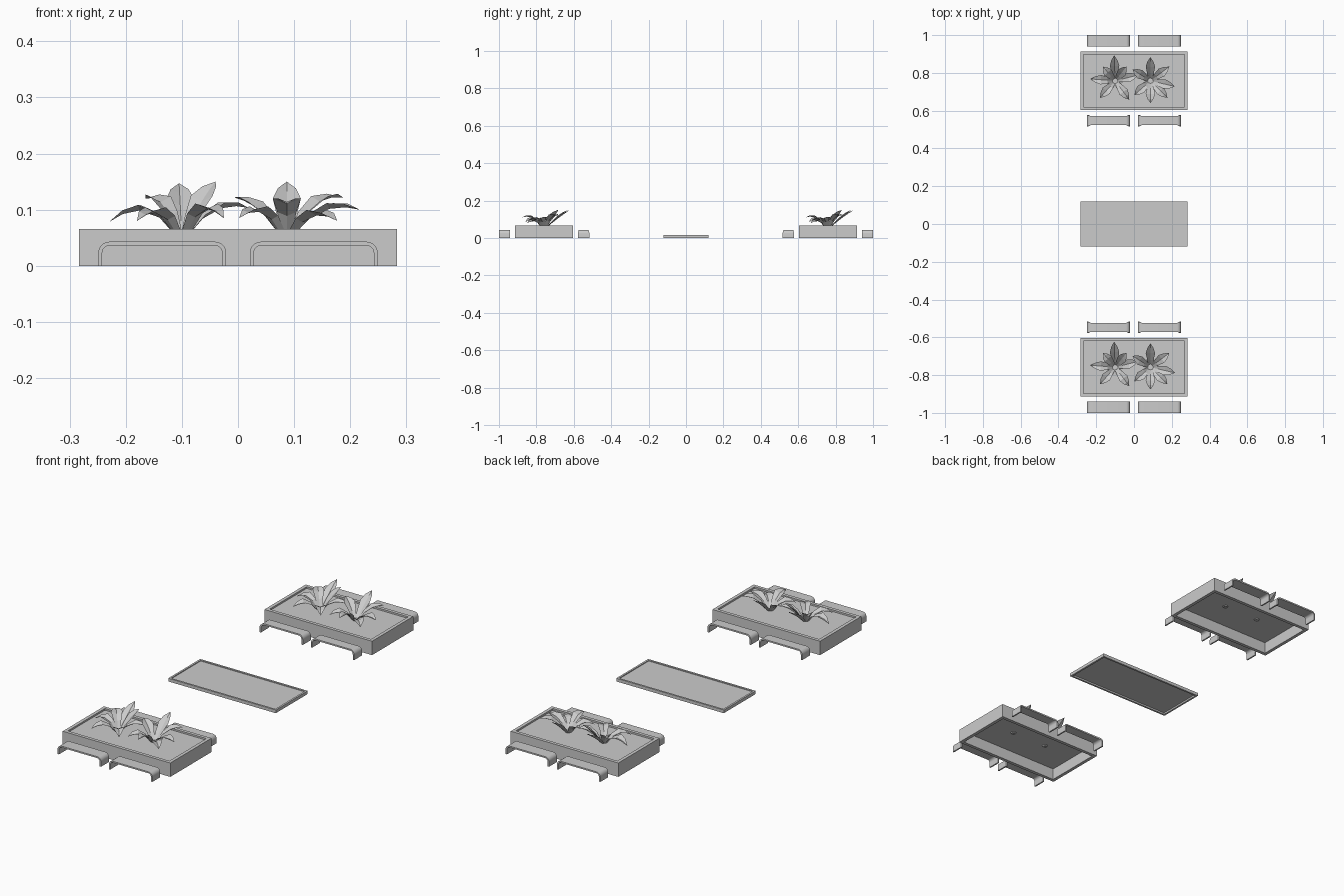
import bpy, bmesh, math
from mathutils import Vector

cube = bpy.data.objects.get("Cube")
if cube:
    bpy.data.objects.remove(cube, do_unlink=True)

grey = bpy.data.materials.new("plain grey")
grey.use_nodes = True
grey.diffuse_color = (0.6, 0.6, 0.6, 1)
grey.node_tree.nodes["Principled BSDF"].inputs["Base Color"].default_value = (0.6, 0.6, 0.6, 1)


def finish(bm, name, location, fix_normals=True):
    if fix_normals:
        bmesh.ops.recalc_face_normals(bm, faces=bm.faces)
    mesh = bpy.data.meshes.new(name)
    bm.to_mesh(mesh)
    bm.free()
    mesh.materials.append(grey)
    obj = bpy.data.objects.new(name, mesh)
    bpy.context.collection.objects.link(obj)
    obj.location = location
    return obj


def bridge(bm, rings):
    for a, b in zip(rings, rings[1:]):
        for i in range(4):
            j = (i + 1) % 4
            bm.faces.new((a[i], a[j], b[j], b[i]))


# Rimmed box with a sunken panel on top and an open underside
def tray(name, y, hx, hy, top, rim, depth):
    bm = bmesh.new()
    floor = top - depth
    profile = [(rim, floor - 0.003), (rim, 0), (0, 0), (0, top), (rim, top), (rim, floor)]
    rings = []
    for inset, z in profile:
        a, b = hx - inset, hy - inset
        rings.append([bm.verts.new(p) for p in ((-a, -b, z), (a, -b, z), (a, b, z), (-a, b, z))])
    bridge(bm, rings)
    bm.faces.new(rings[0])
    bm.faces.new(rings[-1])
    finish(bm, name, (0, y, 0))


# Bench: one strip bent down at both ends, with an optional narrower seat
def bench(name, x, y, waist):
    half, height, thick, radius, depth = 0.114, 0.043, 0.007, 0.02, 0.03
    left = [(Vector((-half, 0, 0)), Vector((-1, 0, 0)), depth)]
    for k in range(7):
        t = k / 6 * math.pi / 2
        normal = Vector((-math.cos(t), 0, math.sin(t)))
        centre = Vector((radius - half, 0, height - radius))
        left.append((centre + normal * radius, normal, depth - waist * (k / 6) ** 2))
    flip = lambda v: Vector((-v.x, v.y, v.z))
    stations = left + [(flip(p), flip(n), w) for p, n, w in reversed(left)]
    bm = bmesh.new()
    rings = []
    for p, n, w in stations:
        side, inner = Vector((0, w, 0)), p - n * thick
        rings.append([bm.verts.new(v) for v in (p - side, p + side, inner + side, inner - side)])
    bridge(bm, rings)
    bm.faces.new(rings[0])
    bm.faces.new(rings[-1])
    obj = finish(bm, name, (x, y, 0))
    bpy.ops.object.select_all(action='DESELECT')
    obj.select_set(True)
    bpy.context.view_layer.objects.active = obj
    bpy.ops.object.shade_smooth_by_angle(angle=math.radians(30))


# Folded, pointed leaf along an arc from the plant's heart to its tip
def leaf(bm, dx, dy, tip_z, lift):
    reach = math.hypot(dx, dy)
    out = Vector((dx, dy, 0)) / reach
    side = Vector((0, 0, 1)).cross(out)
    start = out * 0.008 + Vector((0, 0, 0.05))
    bend = out * reach * 0.45 + Vector((0, 0, lift))
    end = out * reach + Vector((0, 0, tip_z))
    rows = []
    for t, w in ((0, 0.009), (0.3, 0.017), (0.6, 0.025), (0.82, 0.016)):
        p = start * (1 - t) ** 2 + bend * 2 * t * (1 - t) + end * t * t
        rise = Vector((0, 0, w * 0.4))
        rows.append([bm.verts.new(v) for v in (p - side * w + rise, p, p + side * w + rise)])
    for a, b in zip(rows, rows[1:]):
        for i in range(2):
            bm.faces.new((a[i], b[i], b[i + 1], a[i + 1]))
    tip = bm.verts.new(end)
    for i in range(2):
        bm.faces.new((rows[-1][i], tip, rows[-1][i + 1]))


# Leaves as tip offset, tip height and height of the bend
first_plant = [(-0.13, 0.01, 0.078, 0.13), (-0.005, 0.135, 0.147, 0.1), (-0.08, -0.09, 0.08, 0.12),
               (0.075, -0.1, 0.085, 0.13), (0.12, 0.03, 0.103, 0.12), (0.06, 0.075, 0.15, 0.11),
               (-0.065, 0.075, 0.12, 0.13)]
second_plant = [(0, 0.126, 0.15, 0.1), (0.13, -0.03, 0.1, 0.12), (0, -0.118, 0.11, 0.13),
                (-0.085, -0.075, 0.085, 0.12), (-0.095, 0.06, 0.122, 0.11), (0.1, 0.075, 0.122, 0.13),
                (0.09, -0.09, 0.08, 0.11)]


def plant(name, x, y, leaves):
    bm = bmesh.new()
    for spec in leaves:
        leaf(bm, *spec)
    finish(bm, name, (x, y, 0), fix_normals=False)


# Middle slab and the two planted ends with their benches
tray("middle_slab", 0, 0.283, 0.12, 0.015, 0.009, 0.004)
for end, y in (("front", -0.758), ("back", 0.758)):
    tray(end + "_planter", y, 0.283, 0.155, 0.066, 0.016, 0.008)
    plant(end + "_right_plant", -0.1, y, first_plant)
    plant(end + "_left_plant", 0.087, y, second_plant)
    sign = math.copysign(1, y)
    for hand, x in (("right", -0.135), ("left", 0.135)):
        bench(f"{end}_outer_{hand}_bench", x, sign * 0.97, 0)
        bench(f"{end}_inner_{hand}_bench", x, sign * 0.547, 0.006)
